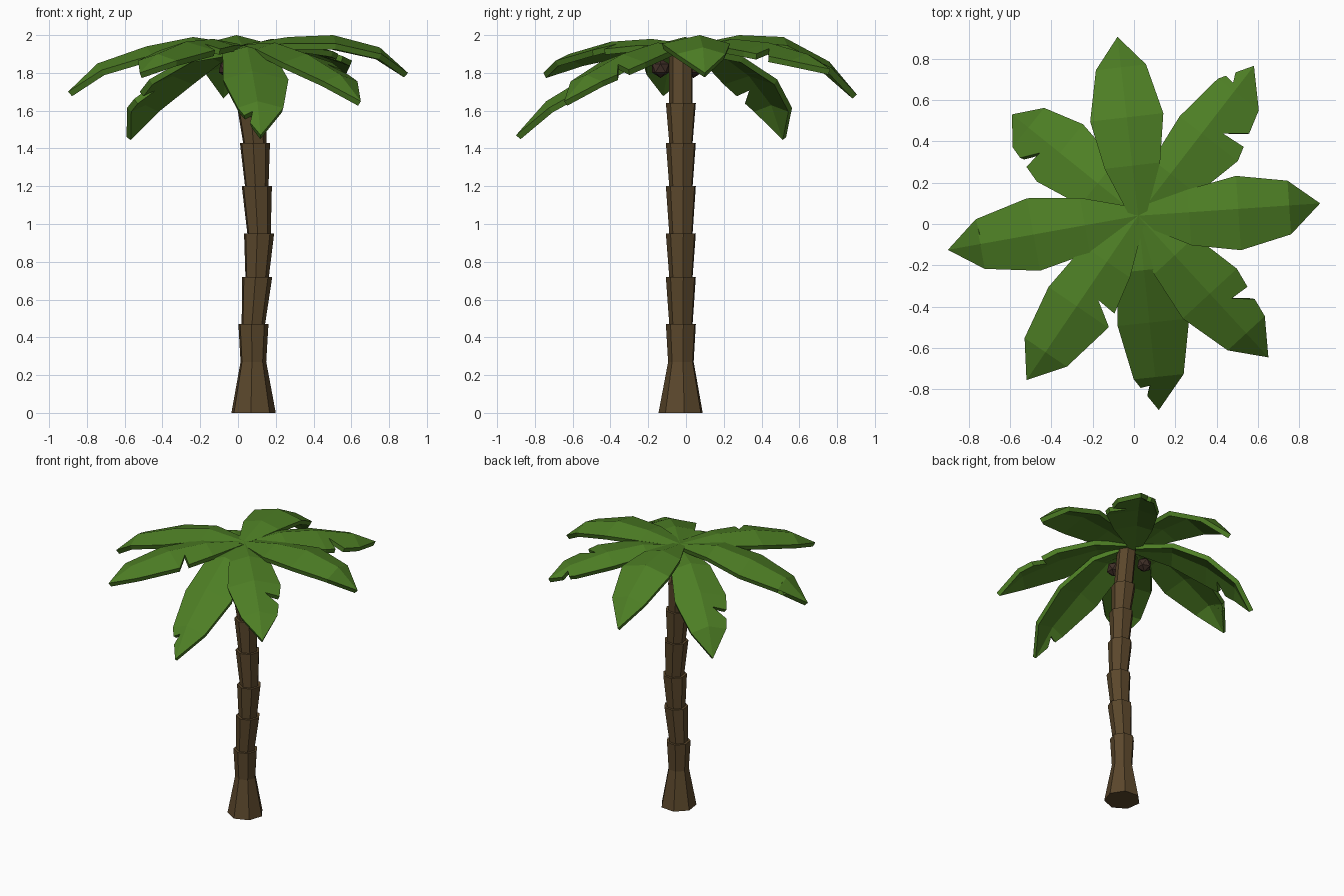
import bpy, bmesh
from math import sin, cos, pi
from mathutils import Vector

if "Cube" in bpy.data.objects:
    bpy.data.objects.remove(bpy.data.objects["Cube"])


def material(name, rgb):
    m = bpy.data.materials.new(name)
    m.diffuse_color = (*rgb, 1)
    m.use_nodes = True
    m.node_tree.nodes["Principled BSDF"].inputs["Base Color"].default_value = m.diffuse_color
    return m


GREEN = material("leaf_green", (0.075, 0.21, 0.018))
BROWN = material("bark_brown", (0.105, 0.064, 0.025))
DARK = material("nut_brown", (0.05, 0.028, 0.02))


def finish(bm, name, mat):
    me = bpy.data.meshes.new(name)
    bm.to_mesh(me)
    bm.free()
    me.materials.append(mat)
    ob = bpy.data.objects.new(name, me)
    bpy.context.collection.objects.link(ob)
    return ob


# Trunk: stacked seven-sided rings, each section flaring out to its top
SIDES, TY = 7, -0.025


def section(name, z0, x0, r0, z1, x1, r1):
    bm = bmesh.new()
    rings = []
    for z, x, r in ((z0, x0, r0), (z1, x1, r1)):
        rings.append([bm.verts.new((x + r * cos(2 * pi * i / SIDES + 0.13),
                                    TY + r * sin(2 * pi * i / SIDES + 0.13), z))
                      for i in range(SIDES)])
    a, b = rings
    for i in range(SIDES):
        j = (i + 1) % SIDES
        bm.faces.new((a[i], a[j], b[j], b[i]))
    bm.faces.new(a[::-1])
    bm.faces.new(b)
    finish(bm, name, BROWN)


section("trunk_base", 0, 0.08, 0.121, 0.27, 0.08, 0.07)
tops = [(0.27, 0.08), (0.47, 0.08), (0.72, 0.10), (0.95, 0.11),
        (1.20, 0.098), (1.43, 0.088), (1.64, 0.07), (1.93, 0.04)]
for n, ((z0, x0), (z1, x1)) in enumerate(zip(tops, tops[1:])):
    section(f"trunk_section_{n + 1}", z0, x0, 0.07 if n == 0 else 0.064,
            z1, x1, 0.065 if z1 > 1.9 else 0.082)


# Fronds: folded blades along a drooping midrib, with optional edge notches
HUB = Vector((0.02, 0.04))
DROP = (0.0, 0.035, 0.045, 0.035, 0.0)


def frond(name, tip, heights, along=(0.28, 0.55, 0.83), left=(0.135, 0.178, 0.122),
          right=(0.135, 0.178, 0.122), notches=()):
    """heights: midrib z at hub, three stations, tip; notches: (side, segment, fraction)"""
    d = Vector(tip) - HUB
    perp = Vector((-d.y, d.x)).normalized()
    ts = (0.0, *along, 1.0)
    rib = [Vector((*(HUB + d * t), z)) for t, z in zip(ts, heights)]
    bm = bmesh.new()
    rv = [bm.verts.new(p) for p in rib]
    for side, widths in ((1, left), (-1, right)):
        w = (0.04, *widths, 0.0)
        edge = [p + Vector((*(perp * side * w[i]), -DROP[i])) for i, p in enumerate(rib)]
        ev = [bm.verts.new(p) for p in edge[:-1]] + [rv[-1]]
        for i in range(4):
            loop = [rv[i], ev[i]]
            for s, seg, f in notches:
                if (s, seg) == (side, i):
                    depth = 0.35
                    mid = edge[i].lerp(edge[i + 1], f - 0.1)
                    inner = mid.lerp(rib[i].lerp(rib[i + 1], f - 0.2), 1 - depth - 0.05)
                    loop += [bm.verts.new(edge[i].lerp(edge[i + 1], f - 0.12)),
                             bm.verts.new(inner),
                             bm.verts.new(edge[i].lerp(edge[i + 1], f + 0.14))]
            loop.append(ev[i + 1])
            if i < 3:
                loop.append(rv[i + 1])
            else:
                loop = loop[:]
            face = bm.faces.new(loop)
            face.normal_update()
            if face.normal.z < 0:
                face.normal_flip()
    ob = finish(bm, name, GREEN)
    mod = ob.modifiers.new("thickness", "SOLIDIFY")
    mod.thickness = 0.032
    mod.offset = -1


frond("frond_east", (0.90, 0.10), (1.95, 1.99, 2.0, 1.935, 1.80),
      left=(0.11, 0.16, 0.12), right=(0.16, 0.2, 0.14))
frond("frond_north_east", (0.58, 0.765), (1.94, 1.98, 1.96, 1.90, 1.82),
      left=(0.11, 0.135, 0.10), right=(0.16, 0.22, 0.15),
      notches=((-1, 2, 0.4), (1, 3, 0.35)))
frond("frond_north", (-0.08, 0.905), (1.95, 2.0, 1.99, 1.86, 1.685))
frond("frond_north_west", (-0.59, 0.53), (1.93, 1.92, 1.81, 1.65, 1.46),
      along=(0.32, 0.62, 0.87), notches=((1, 2, 0.55),))
frond("frond_west", (-0.90, -0.125), (1.95, 1.99, 1.94, 1.85, 1.70),
      notches=((-1, 3, 0.13),))
frond("frond_south_west", (-0.52, -0.755), (1.95, 1.98, 1.965, 1.90, 1.80),
      left=(0.135, 0.185, 0.125), right=(0.135, 0.165, 0.122),
      notches=((1, 1, 0.84),))
frond("frond_south", (0.12, -0.90), (1.95, 1.94, 1.81, 1.65, 1.47),
      left=(0.14, 0.193, 0.138), right=(0.13, 0.155, 0.105),
      notches=((-1, 3, 0.4),))
frond("frond_south_east", (0.65, -0.645), (1.95, 1.96, 1.90, 1.79, 1.65),
      notches=((1, 2, 0.5),))

# Coconuts tucked under the crown
for n, pos in enumerate(((0.06, -0.135, 1.825), (-0.055, 0.04, 1.825))):
    bm = bmesh.new()
    bmesh.ops.create_icosphere(bm, subdivisions=1, radius=0.052)
    bmesh.ops.translate(bm, verts=bm.verts, vec=pos)
    finish(bm, f"coconut_{n + 1}", DARK)
